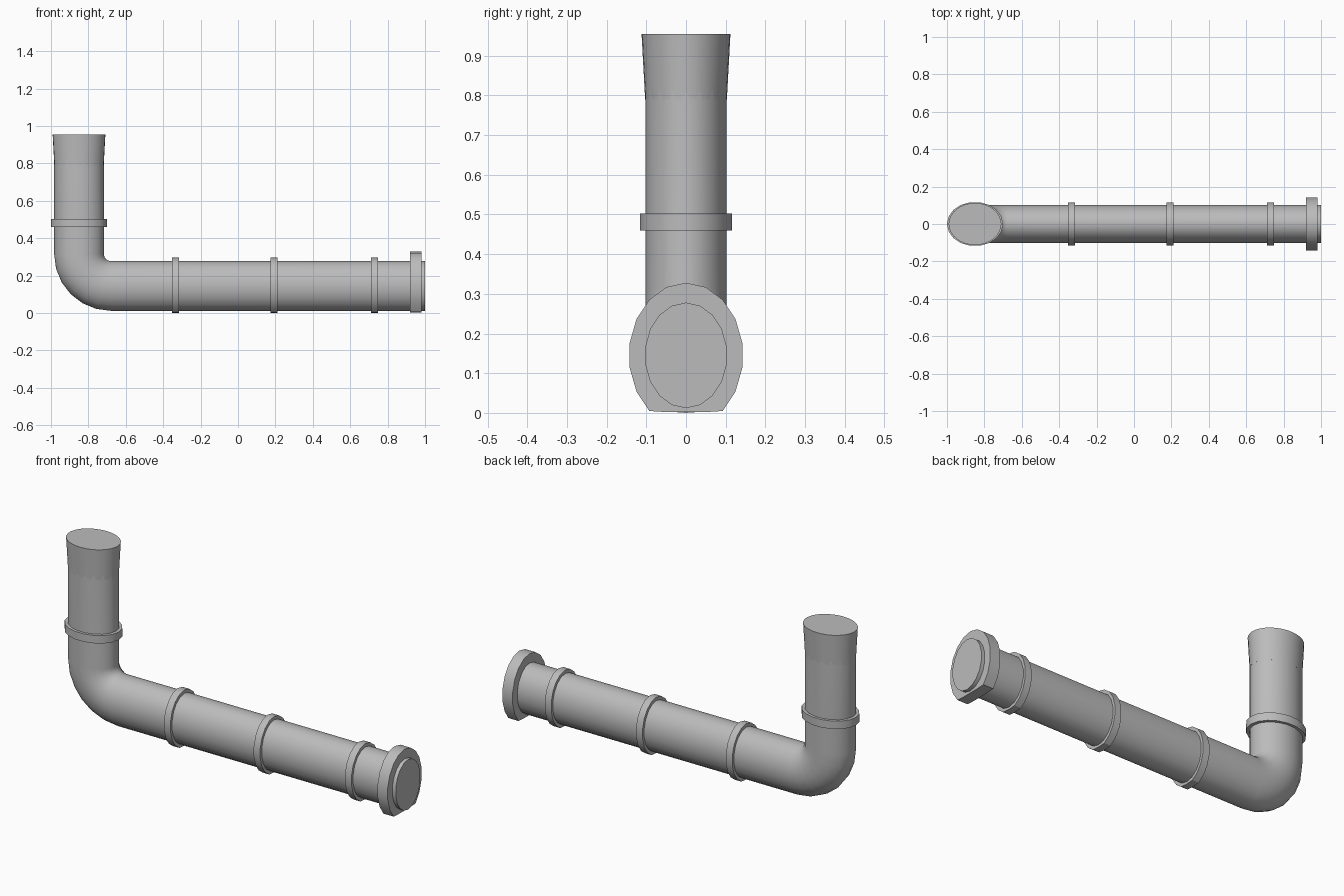
import bpy
import bmesh
from math import sin, cos, pi, radians

if "Cube" in bpy.data.objects:
    bpy.data.objects.remove(bpy.data.objects["Cube"], do_unlink=True)

grey = bpy.data.materials.new("pipe_grey")
grey.use_nodes = True
colour = (0.5, 0.5, 0.5, 1)
grey.diffuse_color = colour
grey.node_tree.nodes["Principled BSDF"].inputs["Base Color"].default_value = colour

PIPE_X, PIPE_Z = -0.85, 0.145     # axes of the upright and level runs
WIDE, NARROW = 0.133, 0.104       # pipe half sizes, in the bend plane and across it
BEND = 0.17
UP, LEVEL = 0, pi / 2             # section tilt on each run


def loft(name, sections, sides=18, floor=0.0):
    """Capped skin through oval sections given as (x, z, tilt, wide, narrow)."""
    bm = bmesh.new()
    rings = []
    for x, z, tilt, wide, narrow in sections:
        ring = []
        for i in range(sides):
            a = 2 * pi * i / sides
            off = wide * cos(a)
            ring.append(bm.verts.new((x + off * cos(tilt), narrow * sin(a),
                                      max(floor, z + off * sin(tilt)))))
        rings.append(ring)
    for low, high in zip(rings, rings[1:]):
        for i in range(sides):
            j = (i + 1) % sides
            bm.faces.new((low[i], low[j], high[j], high[i]))
    bm.faces.new(rings[0])
    bm.faces.new(rings[-1])
    bmesh.ops.recalc_face_normals(bm, faces=bm.faces)
    mesh = bpy.data.meshes.new(name)
    bm.to_mesh(mesh)
    bm.free()
    mesh.materials.append(grey)
    obj = bpy.data.objects.new(name, mesh)
    bpy.context.collection.objects.link(obj)
    bpy.ops.object.select_all(action="DESELECT")
    obj.select_set(True)
    bpy.context.view_layer.objects.active = obj
    bpy.ops.object.shade_smooth_by_angle(angle=radians(30))
    return obj


def level_disc(name, x0, x1, wide, narrow, floor):
    loft(name, [(x, PIPE_Z, LEVEL, wide, narrow) for x in (x0, x1)], floor=floor)


# Bent pipe: upright run, elbow, level run
path = [(PIPE_X, 0.94, UP, WIDE, NARROW)]
steps = 6
for k in range(steps + 1):
    t = LEVEL * k / steps
    path.append((PIPE_X + BEND - BEND * cos(t), PIPE_Z + BEND - BEND * sin(t),
                 t, WIDE, NARROW))
path.append((1.0, PIPE_Z, LEVEL, WIDE, NARROW))
loft("bent_pipe", path)

# Flared mouth on the upright run
loft("flared_mouth", [(PIPE_X, 0.79, UP, 0.132, 0.103),
                      (PIPE_X, 0.955, UP, 0.141, 0.112)], sides=32)

# Collar on the upright run
loft("upright_collar", [(PIPE_X, z, UP, 0.15, 0.118) for z in (0.46, 0.502)])

# Bands along the level run
for n, x in enumerate((-0.335, 0.193, 0.73)):
    level_disc(f"pipe_band_{n + 1}", x - 0.019, x + 0.019, 0.151, 0.118, 0.0)

# End flange, flattened where it rests on the ground
level_disc("end_flange", 0.92, 0.98, 0.183, 0.144, 0.002)
